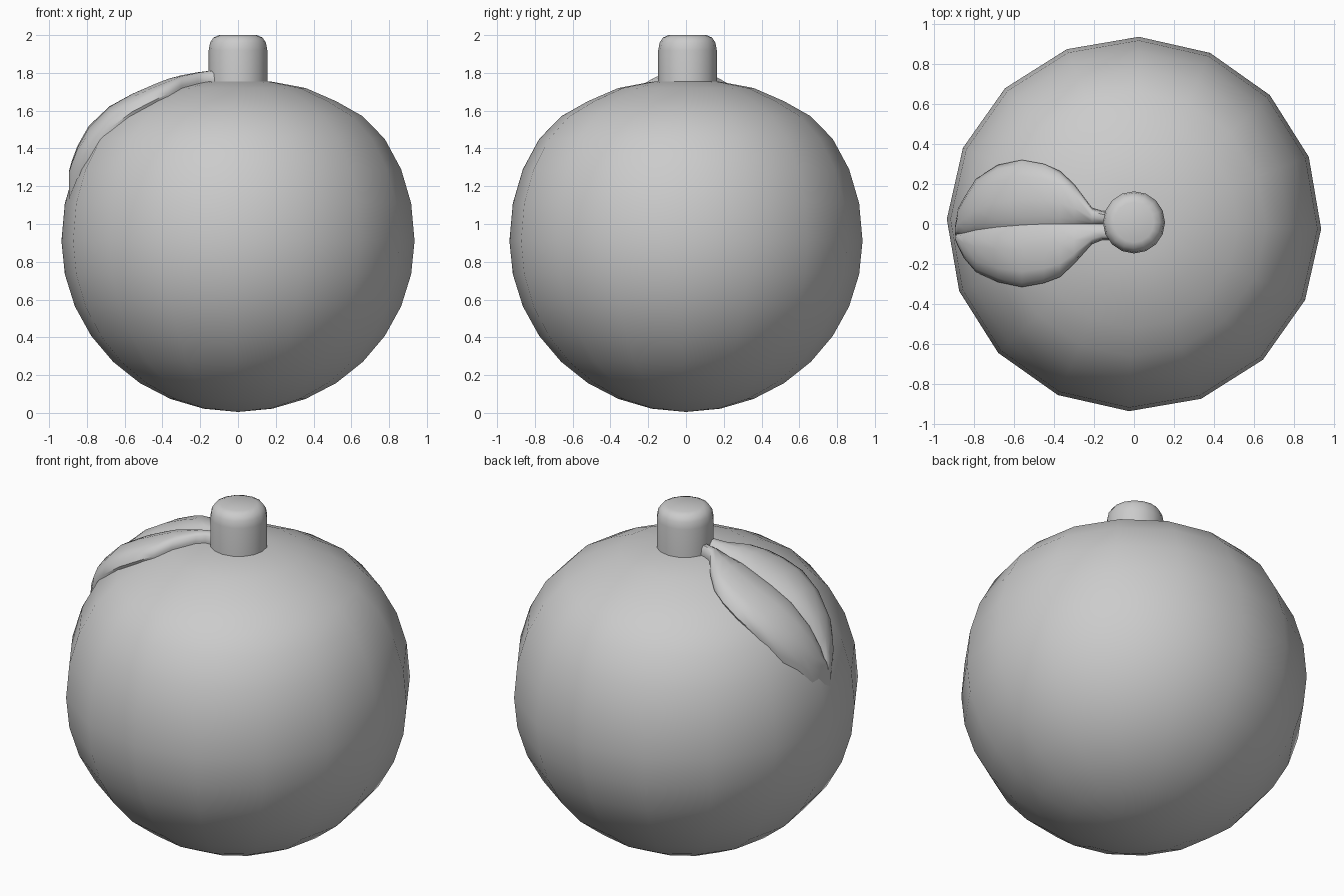
import bpy, bmesh, math

if "Cube" in bpy.data.objects:
    bpy.data.objects.remove(bpy.data.objects["Cube"])


def make_object(name, bm, angle):
    bmesh.ops.recalc_face_normals(bm, faces=bm.faces)
    mesh = bpy.data.meshes.new(name)
    bm.to_mesh(mesh)
    bm.free()
    obj = bpy.data.objects.new(name, mesh)
    bpy.context.collection.objects.link(obj)
    bpy.ops.object.select_all(action='DESELECT')
    obj.select_set(True)
    bpy.context.view_layer.objects.active = obj
    bpy.ops.object.shade_smooth_by_angle(angle=math.radians(angle))
    return obj


def lathe(name, profile, sides, turn, angle):
    """Spin (radius, z) points around z; both ends are closed."""
    bm = bmesh.new()
    rings = []
    for r, z in profile:
        n = 1 if r == 0 else sides
        rings.append([bm.verts.new((r * math.cos(turn + math.tau * i / sides),
                                    r * math.sin(turn + math.tau * i / sides), z))
                      for i in range(n)])
    for a, b in zip(rings, rings[1:]):
        for i in range(sides):
            j = (i + 1) % sides
            if len(a) == 1:
                bm.faces.new((a[0], b[j], b[i]))
            elif len(b) == 1:
                bm.faces.new((a[i], a[j], b[0]))
            else:
                bm.faces.new((a[i], a[j], b[j], b[i]))
    return make_object(name, bm, angle)


# Fruit body: sphere with a slightly flattened top
R, MID = 0.935, 0.91
upper_z = [1.11, 1.29, 1.45, 1.57, 1.65, 1.72, 1.753, 1.76]
body = []
for k in range(17):
    a = math.pi * k / 16
    r = 0 if k in (0, 16) else R * math.sin(a)
    body.append((r, MID - 0.905 * math.cos(a) if k <= 8 else upper_z[k - 9]))
lathe("fruit_body", body, 16, math.radians(-1.5), 60)

# Stem: short cylinder with a rounded top
stem = lathe("stem", [(0, 1.68), (0.155, 1.68), (0.155, 1.92), (0.148, 1.96),
                      (0.13, 1.987), (0.10, 2.0), (0, 2.0)], 16, 0, 50)
stem.location.y = 0.008


def body_height(r):
    pts = body[8:]
    for (r0, z0), (r1, z1) in zip(pts, pts[1:]):
        if r1 <= r <= r0:
            return z0 + (z1 - z0) * (r0 - r) / (r0 - r1)
    return MID


# Leaf: rows of (x, y low, y crease, y high) draped over the body
rows = [(-0.10, -0.08, 0, 0.06), (-0.16, -0.08, 0, 0.065), (-0.21, -0.10, 0, 0.08),
        (-0.30, -0.20, 0, 0.20), (-0.37, -0.265, 0, 0.265), (-0.45, -0.295, 0, 0.30),
        (-0.56, -0.315, -0.005, 0.32), (-0.68, -0.29, -0.015, 0.295),
        (-0.79, -0.24, -0.03, 0.225), (-0.85, -0.17, -0.045, 0.13),
        (-0.88, -0.11, -0.05, 0.075), (-0.895, -0.075, -0.055, -0.02)]
# Cross-section loop: (position from crease to edge, height above the body)
top = [(-1, 0.01), (-0.93, 0.04), (-0.75, 0.054), (-0.4, 0.055), (-0.12, 0.042), (0, 0.026)]
top += [(-u, h) for u, h in reversed(top[:-1])]
section = top + [(0.94, -0.025), (0, -0.025), (-0.94, -0.025)]
bm = bmesh.new()
loops = []
for x, lo, mid, hi in rows:
    loop = []
    for u, h in section:
        y = mid + u * ((hi - mid) if u > 0 else (mid - lo))
        r = math.hypot(x, y)
        steep = min(1.8, R / math.sqrt(max(0.01, R * R - r * r)))
        loop.append(bm.verts.new((x, y, body_height(r) + h * steep)))
    loops.append(loop)
n = len(section)
for a, b in zip(loops, loops[1:]):
    for i in range(n):
        j = (i + 1) % n
        bm.faces.new((a[i], a[j], b[j], b[i]))
bm.faces.new(loops[0])
bm.faces.new(loops[-1])
make_object("leaf", bm, 45)
